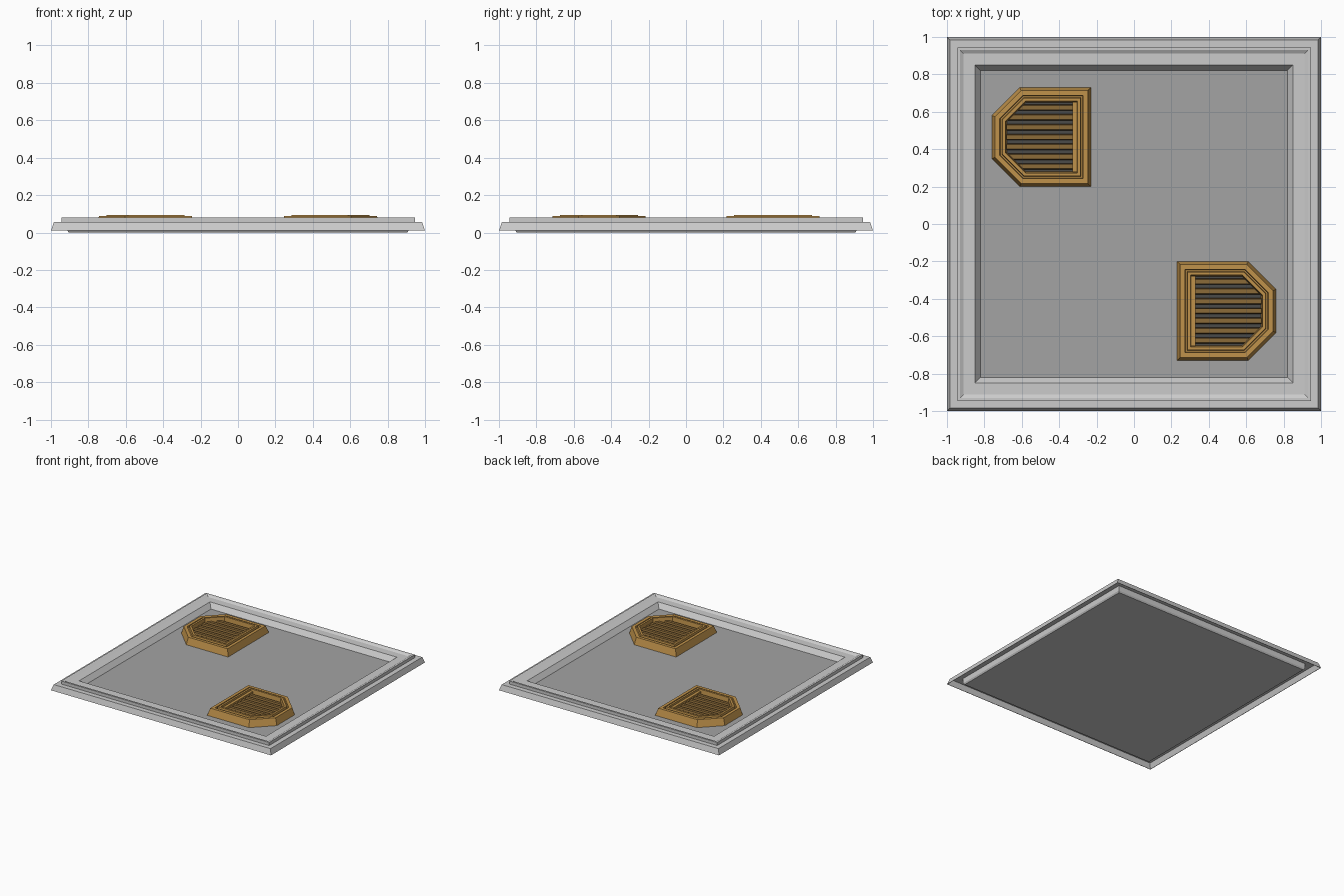
import bpy, bmesh, math

if "Cube" in bpy.data.objects:
    bpy.data.objects.remove(bpy.data.objects["Cube"])

def material(name, rgb):
    m = bpy.data.materials.new(name)
    m.diffuse_color = (*rgb, 1)
    m.use_nodes = True
    m.node_tree.nodes["Principled BSDF"].inputs["Base Color"].default_value = m.diffuse_color
    return m

brass = material("brass", (0.53, 0.29, 0.07))
dark_brass = material("dark_brass", (0.26, 0.145, 0.04))
dark = material("dark", (0.07, 0.07, 0.065))
rim_grey = material("rim_grey", (0.57, 0.57, 0.57))
floor_grey = material("floor_grey", (0.37, 0.37, 0.37))

def finish(name, bm, mat=None, loc=(0, 0, 0), turn=0):
    bmesh.ops.recalc_face_normals(bm, faces=bm.faces)
    me = bpy.data.meshes.new(name)
    bm.to_mesh(me)
    bm.free()
    ob = bpy.data.objects.new(name, me)
    bpy.context.collection.objects.link(ob)
    if mat:
        me.materials.append(mat)
    ob.location = loc
    ob.rotation_euler.z = turn
    return ob

def loft(bm, outlines, caps=False, closed=False):
    """Join successive outlines of equal vertex count with quads."""
    rings = [[bm.verts.new(p) for p in o] for o in outlines]
    pairs = list(zip(rings, rings[1:]))
    if closed:
        pairs.append((rings[-1], rings[0]))
    for a, b in pairs:
        n = len(a)
        for i in range(n):
            j = (i + 1) % n
            bm.faces.new((a[i], a[j], b[j], b[i]))
    if caps:
        bm.faces.new(rings[0])
        return bm.faces.new(rings[-1])

def square(r, z):
    return [(-r, -r, z), (r, -r, z), (r, r, z), (-r, r, z)]

# Floor panel: underside, hollow skirt, raised rim and darker sunken floor
FLOOR = 0.03
profile = [(0.905, 0), (0.913, 0.012), (0.915, 0.052), (0.982, 0.052),
           (0.997, 0.01), (1.0, 0.01), (0.985, 0.055), (0.945, 0.055),
           (0.945, 0.08), (0.93, 0.08), (0.912, 0.07), (0.85, 0.07),
           (0.82, FLOOR)]
bm = bmesh.new()
loft(bm, [square(r, z) for r, z in profile], caps=True).material_index = 1
panel = finish("floor_panel", bm, rim_grey)
panel.data.materials.append(floor_grey)

# Vent outline: a square with two chamfered corners, inset by d
H, C = 0.266, 0.15
def outline(d, z):
    a = H - d
    k = H - C - 0.414 * d
    return [(-a, -a, z), (k, -a, z), (a, -k, z), (a, k, z), (k, a, z), (-a, a, z)]

frame = [(0, FLOOR - 0.005), (0.018, 0.087), (0.043, 0.087), (0.046, 0.073),
         (0.054, 0.073), (0.058, 0.094), (0.074, 0.094), (0.082, FLOOR - 0.005)]

def vent(tag, loc, turn):
    # Stepped frame
    bm = bmesh.new()
    loft(bm, [outline(d, z) for d, z in frame], closed=True)
    finish("vent_frame_" + tag, bm, brass, loc, turn)
    # Dark backing
    bm = bmesh.new()
    bm.faces.new([bm.verts.new(p) for p in outline(0.08, FLOOR + 0.003)])
    finish("vent_backing_" + tag, bm, dark, loc, turn)
    # Ledge behind the straight side, holding the slat ends
    bm = bmesh.new()
    x0, x1, y = -H + 0.077, -H + 0.1, H - 0.079
    loft(bm, [[(x0, -y, z), (x1, -y, z), (x1, y, z), (x0, y, z)]
              for z in (FLOOR, 0.08)], caps=True)
    finish("vent_ledge_" + tag, bm, brass, loc, turn)
    # Bevelled slats trimmed to the chamfered opening
    bm = bmesh.new()
    d = 0.08
    for i in range(7):
        y = (i - 3) * 0.0525
        ends = [[], []]
        for dy, z in [(-0.017, 0.05), (0.017, 0.05), (0.012, 0.068), (-0.012, 0.068)]:
            yy = y + dy
            far = min(H - d, 2 * H - C - math.sqrt(2) * d - abs(yy))
            ends[0].append((-H + 0.09, yy, z))
            ends[1].append((far, yy, z))
        loft(bm, ends, caps=True)
    finish("vent_slats_" + tag, bm, dark_brass, loc, turn)

vent("front", (0.495, -0.465, 0), 0)
vent("back", (-0.495, 0.465, 0), math.pi)
